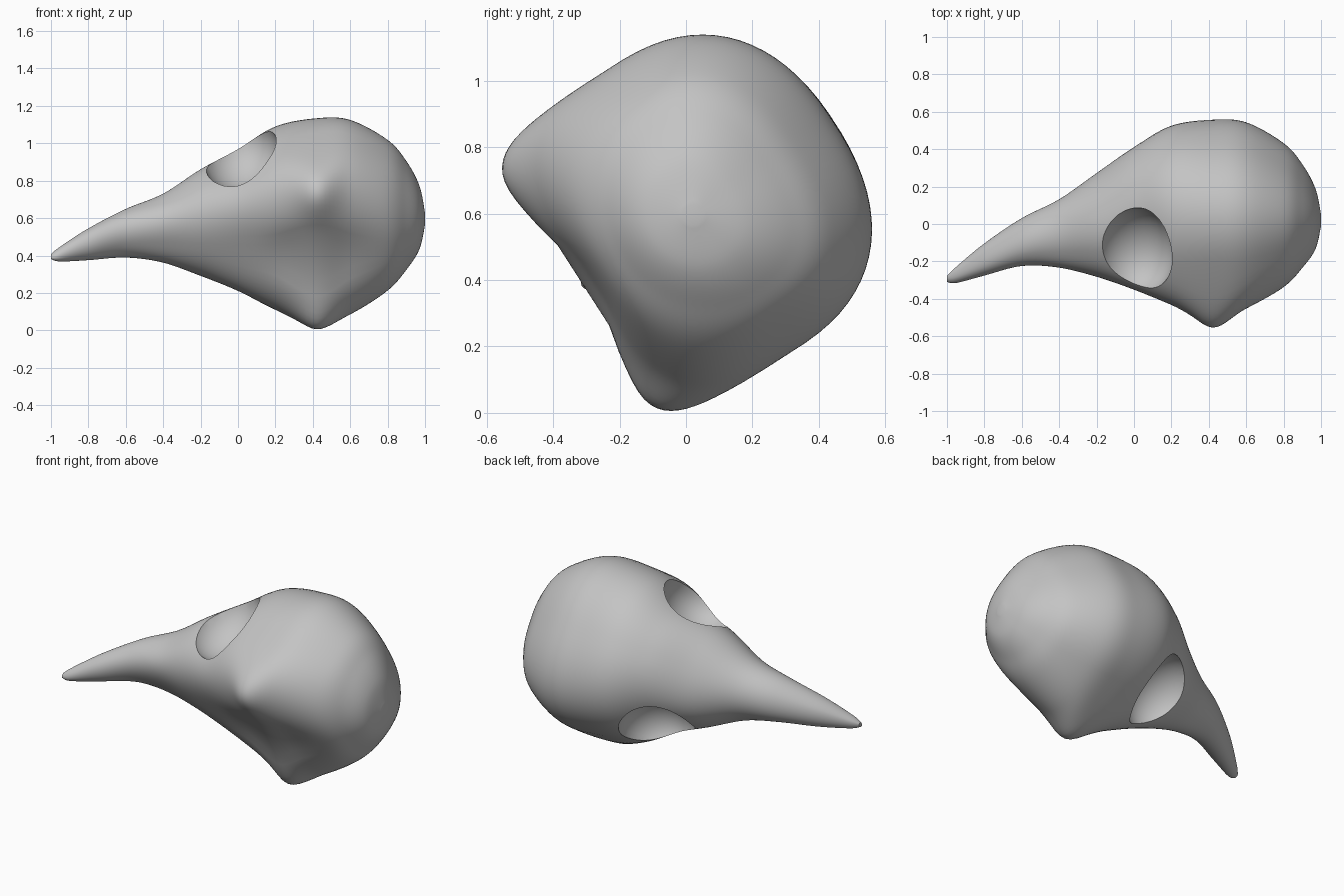
import bpy, bmesh, math
from mathutils import Matrix, Vector

old = bpy.data.objects.get("Cube")
if old:
    bpy.data.objects.remove(old, do_unlink=True)

# Bone material
bone = bpy.data.materials.new("bone grey")
bone.use_nodes = True
colour = (0.55, 0.55, 0.55, 1)
bone.diffuse_color = colour
bone.node_tree.nodes["Principled BSDF"].inputs["Base Color"].default_value = colour

# The skull lies tilted on one jaw hinge; all parts share this placement
PLACE = Matrix.Translation((0, -0.30, 0.39)) @ Matrix.Rotation(-1.0, 4, 'X')

# Cross-sections: x, widest height, half width, top, bottom, squareness below
SECTIONS = [
    (-1.00, 0.01, 0.012, 0.025, -0.01, 2),
    (-0.95, 0.035, 0.038, 0.08, -0.012, 2),
    (-0.80, 0.13, 0.085, 0.22, 0.045, 2),
    (-0.60, 0.24, 0.13, 0.37, 0.12, 2.2),
    (-0.40, 0.29, 0.18, 0.48, 0.13, 2.5),
    (-0.20, 0.35, 0.28, 0.62, 0.10, 2.5),
    (0.00, 0.36, 0.355, 0.775, 0.06, 3),
    (0.20, 0.39, 0.465, 0.875, 0.01, 3.2),
    (0.42, 0.42, 0.503, 0.89, -0.03, 5),
    (0.60, 0.42, 0.495, 0.868, 0.0, 3.3),
    (0.80, 0.42, 0.395, 0.755, 0.06, 2.4),
    (0.90, 0.41, 0.29, 0.65, 0.14, 2.1),
    (0.97, 0.39, 0.17, 0.53, 0.23, 2),
    (1.00, 0.38, 0.03, 0.41, 0.35, 2),
]
STEPS, SIDES = 8, 72


def blend(i, t):
    """Smooth spline value between section i and the next one."""
    last = len(SECTIONS) - 1
    a, b, c, d = (SECTIONS[min(max(i + k, 0), last)] for k in (-1, 0, 1, 2))
    return [q + t / 2 * (r - p + t * (2*p - 5*q + 4*r - s + t * (3*(q - r) + s - p)))
            for p, q, r, s in zip(a, b, c, d)]


def section_point(sec, angle):
    x, mid, width, top, bottom, square = sec
    co, si = math.cos(angle), math.sin(angle)
    # The braincase is boxier above than the round beak
    power = 2 / (2.2 + 0.4 * x if si >= 0 else square)
    y = math.copysign(width * abs(co) ** power, co)
    if si >= 0:
        z = mid + (top - mid) * si ** power
    else:
        z = mid - (mid - bottom) * abs(si) ** power
        # Hollow along the skull base
        hollow = math.exp(-(y / 0.15) ** 2 - ((x - 0.4) / 0.25) ** 2)
        z += 0.05 * hollow * abs(si)
        # Jaw hinge knobs
        knob = math.exp(-((x - 0.42) / 0.09) ** 2
                        - ((abs(y) - 0.39) / 0.13) ** 2 - ((z - 0.01) / 0.12) ** 2)
        y += math.copysign(0.02 * knob, y)
        z -= 0.035 * knob
    return Vector((x, y, z))


def make_object(name, bm):
    mesh = bpy.data.meshes.new(name)
    bmesh.ops.recalc_face_normals(bm, faces=bm.faces)
    bm.to_mesh(mesh)
    bm.free()
    mesh.materials.append(bone)
    obj = bpy.data.objects.new(name, mesh)
    bpy.context.collection.objects.link(obj)
    obj.matrix_world = PLACE
    return obj


# Braincase and beak, lofted as one form
bm = bmesh.new()
profiles = [blend(i, k / STEPS) for i in range(len(SECTIONS) - 1) for k in range(STEPS)]
profiles.append(SECTIONS[-1])
rings = [[bm.verts.new(section_point(p, math.tau * (k + 0.5) / SIDES))
          for k in range(SIDES)] for p in profiles]
for a, b in zip(rings, rings[1:]):
    for k in range(SIDES):
        n = (k + 1) % SIDES
        bm.faces.new((a[k], a[n], b[n], b[k]))
bm.faces.new(rings[0])
bm.faces.new(rings[-1])
skull = make_object("bird_skull", bm)

# Eye sockets, cut on both sides from the brow down to the cheek bar
bpy.context.view_layer.update()
bpy.context.view_layer.objects.active = skull
skull.select_set(True)
for side in (-1, 1):
    bm = bmesh.new()
    bmesh.ops.create_uvsphere(bm, u_segments=32, v_segments=20, radius=1)
    bmesh.ops.scale(bm, vec=(0.21, 0.20, 0.25), verts=bm.verts)
    bmesh.ops.translate(bm, vec=(0.01, side * 0.39, 0.43), verts=bm.verts)
    cutter = make_object("eye_socket_cutter", bm)
    cutter.hide_render = True
    bpy.context.view_layer.update()
    cut = skull.modifiers.new("eye socket", 'BOOLEAN')
    cut.operation = 'DIFFERENCE'
    cut.solver = 'EXACT'
    cut.object = cutter
    bpy.ops.object.modifier_apply(modifier=cut.name)
    bpy.data.objects.remove(cutter, do_unlink=True)

bpy.ops.object.select_all(action='DESELECT')
skull.select_set(True)
bpy.ops.object.shade_smooth_by_angle(angle=math.radians(40))
